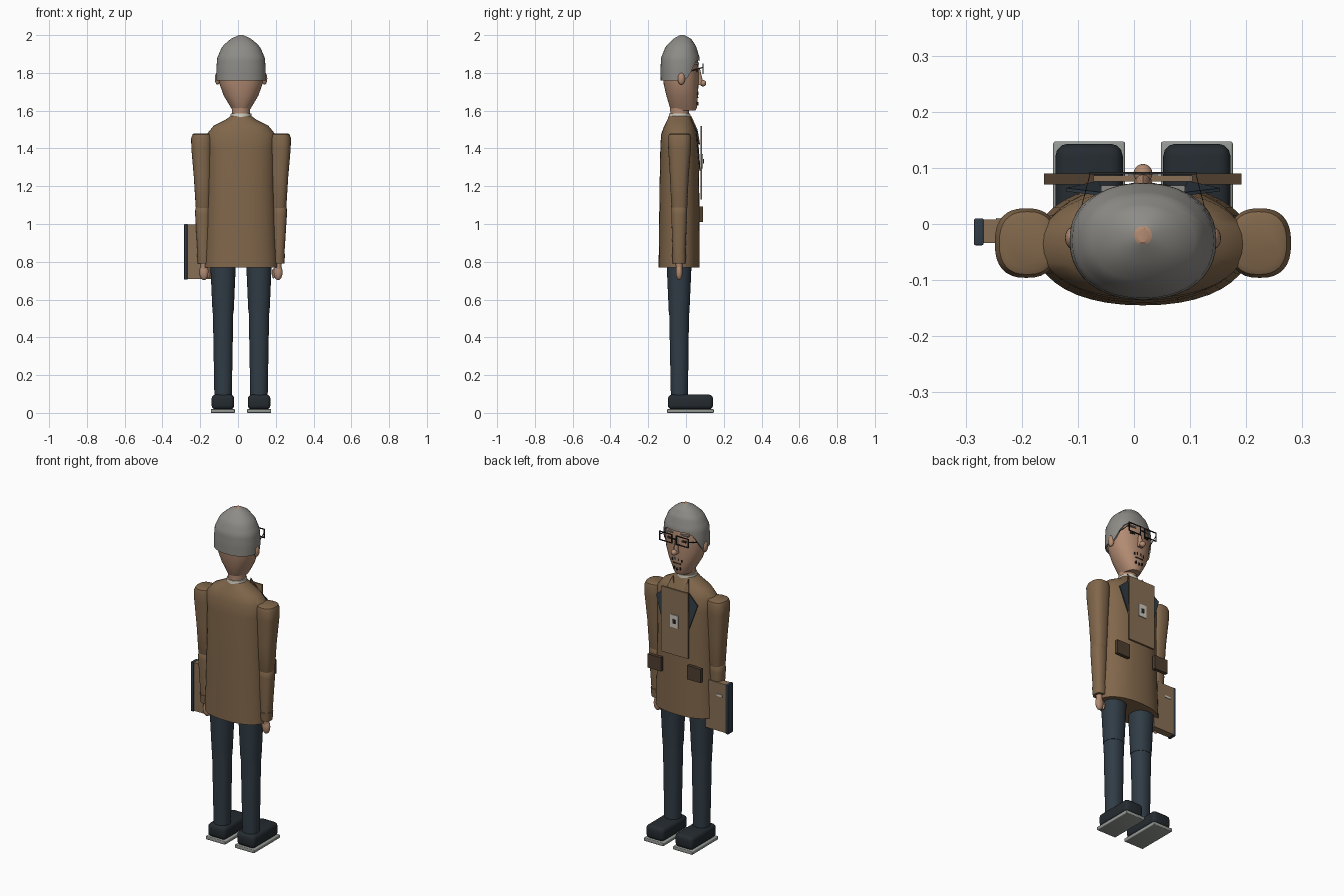
import bpy, bmesh, math
from mathutils import Vector

CX = 0.016  # body axis, shifted because of the carried book


def mat(name, rgb):
    m = bpy.data.materials.new(name)
    m.diffuse_color = (*rgb, 1)
    return m


COAT = mat("coat_brown", (0.22, 0.135, 0.07))
TAN = mat("tan", (0.25, 0.16, 0.09))
DARK = mat("dark_brown", (0.08, 0.05, 0.03))
NAVY = mat("navy", (0.03, 0.045, 0.06))
SHOE = mat("shoe_black", (0.018, 0.024, 0.03))
SKIN = mat("skin", (0.45, 0.26, 0.17))
HAIR = mat("hair_grey", (0.27, 0.26, 0.24))
PALE = mat("pale", (0.6, 0.58, 0.5))
SOLE = mat("sole_grey", (0.3, 0.32, 0.3))
BLACK = mat("black", (0.02, 0.02, 0.02))


def finish(name, bm, m, angle=35):
    bmesh.ops.recalc_face_normals(bm, faces=bm.faces)
    me = bpy.data.meshes.new(name)
    bm.to_mesh(me)
    bm.free()
    me.shade_smooth()
    me.set_sharp_from_angle(angle=math.radians(angle))
    me.materials.append(m)
    ob = bpy.data.objects.new(name, me)
    bpy.context.collection.objects.link(ob)
    ob.location.x = CX
    return ob


def ring_point(a, hx, y0, y1, n):
    c, s = math.cos(a), math.sin(a)
    p = 2 / n
    return (math.copysign(abs(c) ** p, c) * hx,
            (y0 + y1) / 2 + math.copysign(abs(s) ** p, s) * (y1 - y0) / 2)


def loft(name, rows, m, n=2.0, seg=32):
    """rows: (z, x centre, half width, y min, y max), stacked superellipse rings"""
    bm = bmesh.new()
    rings = []
    for z, x, hx, y0, y1 in rows:
        pts = [ring_point(2 * math.pi * i / seg, hx, y0, y1, n) for i in range(seg)]
        rings.append([bm.verts.new((x + px, py, z)) for px, py in pts])
    for r, q in zip(rings, rings[1:]):
        for i in range(seg):
            j = (i + 1) % seg
            bm.faces.new((r[i], r[j], q[j], q[i]))
    bm.faces.new(rings[0])
    bm.faces.new(rings[-1])
    return finish(name, bm, m)


def box(name, x, y, z, m, bevel=0):
    """x, y, z are (min, max) pairs"""
    bm = bmesh.new()
    bmesh.ops.create_cube(bm, size=1)
    for v in bm.verts:
        v.co = [sum(r) / 2 + c * (r[1] - r[0]) for r, c in zip((x, y, z), v.co)]
    if bevel:
        bmesh.ops.bevel(bm, geom=bm.edges[:], offset=bevel, segments=3, profile=0.5, affect='EDGES')
    return finish(name, bm, m)


def ball(name, centre, radii, m):
    bm = bmesh.new()
    bmesh.ops.create_uvsphere(bm, u_segments=20, v_segments=12, radius=1)
    for v in bm.verts:
        v.co = [c + r * k for c, r, k in zip(centre, radii, v.co)]
    return finish(name, bm, m)


def slab(name, pts, m, depth=0.006):
    """flat polygon of 3D points, thickened towards +y"""
    bm = bmesh.new()
    f = bm.faces.new([bm.verts.new(p) for p in pts])
    ext = bmesh.ops.extrude_face_region(bm, geom=[f])
    for v in ext["geom"]:
        if isinstance(v, bmesh.types.BMVert):
            v.co.y += depth
    return finish(name, bm, m)


# coat body with sloping shoulders
loft("coat", [(0.77, 0, 0.192, -0.145, 0.072), (0.95, 0, 0.184, -0.143, 0.071),
              (1.2, 0, 0.178, -0.14, 0.07), (1.40, 0, 0.178, -0.136, 0.068),
              (1.475, 0, 0.182, -0.132, 0.06), (1.52, 0, 0.145, -0.115, 0.045),
              (1.55, 0, 0.085, -0.1, 0.03), (1.575, 0, 0.05, -0.088, 0.02)], COAT, 2.2, 40)

# collar and neck
loft("collar", [(1.55, 0, 0.058, -0.095, 0.025), (1.585, 0, 0.054, -0.089, 0.022)], PALE)
loft("neck", [(1.54, 0, 0.046, -0.082, 0.014), (1.66, 0, 0.05, -0.085, 0.02)], SKIN)

# head: one profile shared by the skull and the hair
HEAD = [(1.60, 0.044, -0.075, 0.05), (1.615, 0.053, -0.085, 0.058), (1.68, 0.092, -0.104, 0.063),
        (1.74, 0.113, -0.118, 0.066), (1.80, 0.121, -0.124, 0.067), (1.88, 0.118, -0.12, 0.064),
        (1.94, 0.09, -0.096, 0.045), (1.98, 0.045, -0.06, 0.02), (2.0, 0.012, -0.032, -0.008)]
loft("head", [(z, 0, h, a, b) for z, h, a, b in HEAD], SKIN, 2.2)

# hair cap, its lower edge lifted over the forehead
CAP = [(1.76, 0.13, -0.134, 0.074), (1.82, 0.131, -0.135, 0.076), (1.88, 0.126, -0.132, 0.072),
       (1.94, 0.1, -0.108, 0.054), (1.98, 0.055, -0.068, 0.028), (1.998, 0.016, -0.036, -0.004)]


def cap_section(z):
    for p, q in zip(CAP, CAP[1:]):
        if z <= q[0] + 1e-6:
            t = (z - p[0]) / (q[0] - p[0])
            return [u + (v - u) * t for u, v in zip(p, q)][1:]
    return CAP[-1][1:]


bm = bmesh.new()
SEG, ROWS = 40, 14
grid = []
for i in range(SEG):
    a = 2 * math.pi * i / SEG
    t = min(max((math.sin(a) - 0.15) / 0.75, 0), 1)
    low = 1.76 + 0.105 * t * t * (3 - 2 * t)
    col = []
    for k in range(ROWS + 1):
        z = low + (1.998 - low) * k / ROWS
        x, y = ring_point(a, *cap_section(z), 2.2)
        col.append(bm.verts.new((x, y, z)))
    x, y = ring_point(a, *[c * 0.93 for c in cap_section(low)], 2.2)
    grid.append([bm.verts.new((x, y, low))] + col)
for i in range(SEG):
    p, q = grid[i], grid[(i + 1) % SEG]
    for k in range(ROWS + 1):
        bm.faces.new((p[k], q[k], q[k + 1], p[k + 1]))
finish("hair", bm, HAIR)

# nose, mouth and chin stubble
loft("nose_bridge", [(1.735, 0, 0.016, 0.05, 0.095), (1.82, 0, 0.008, 0.05, 0.074)], SKIN, 2, 12)
ball("nose_tip", (0, 0.09, 1.745), (0.017, 0.017, 0.017), SKIN)
box("mouth", (-0.025, 0.025), (0.05, 0.066), (1.667, 1.672), DARK)
for i, (x, z) in enumerate([(-0.03, 1.69), (-0.012, 1.695), (0.012, 1.695), (0.03, 1.69),
                            (-0.02, 1.64), (0, 1.635), (0.02, 1.64)]):
    box("stubble", (x - 0.003, x + 0.003), (0.045, 0.065), (z - 0.007, z + 0.007), BLACK)

# chest board with badge
box("chest_board", (-0.088, 0.088), (0.076, 0.086), (1.13, 1.52), TAN)
box("badge", (-0.026, 0.026), (0.085, 0.091), (1.295, 1.37), PALE)
box("badge_mark", (-0.009, 0.009), (0.09, 0.094), (1.32, 1.345), BLACK)
box("glasses_bridge", (-0.014, 0.014), (0.088, 0.093), (1.822, 1.827), BLACK)

for s in (-1, 1):
    side = "left" if s < 0 else "right"

    def span(a, b):
        return tuple(sorted((s * a, s * b)))

    # ear, eye and brow
    ball(side + "_ear", (s * 0.124, -0.025, 1.77), (0.015, 0.02, 0.033), SKIN)
    box(side + "_eye", span(0.032, 0.06), (0.04, 0.066), (1.805, 1.816), BLACK)
    box(side + "_brow", span(0.025, 0.075), (0.04, 0.069), (1.845, 1.853), HAIR)

    # glasses rim and temple arm
    for z in (1.795, 1.845):
        box(side + "_rim_bar", span(0.012, 0.096), (0.088, 0.093), (z, z + 0.005), BLACK)
    for x in (0.012, 0.091):
        box(side + "_rim_post", span(x, x + 0.005), (0.088, 0.093), (1.795, 1.85), BLACK)
    slab(side + "_glasses_arm", [(s * 0.094, 0.088, 1.832), (s * 0.122, -0.02, 1.80),
                                 (s * 0.122, -0.02, 1.795), (s * 0.094, 0.088, 1.827)], BLACK, 0.005)

    # lapels and pocket
    slab(side + "_lapel", [(s * 0.07, 0.05, 1.51), (s * 0.137, 0.058, 1.45), (s * 0.08, 0.071, 1.28)], NAVY)
    slab(side + "_collar_flap", [(s * 0.05, 0.022, 1.572), (s * 0.075, 0.055, 1.5), (s * 0.01, 0.069, 1.42)], COAT)
    box(side + "_pocket", span(0.086, 0.176), (0.07, 0.09), (1.01, 1.092), DARK)

    # sleeve, cuff and hand
    loft(side + "_upper_sleeve", [(1.07, s * 0.2, 0.035, -0.07, 0.002), (1.09, s * 0.2, 0.04, -0.078, 0.007),
                                  (1.25, s * 0.203, 0.047, -0.085, 0.014), (1.40, s * 0.208, 0.055, -0.094, 0.026),
                                  (1.455, s * 0.208, 0.056, -0.096, 0.028), (1.475, s * 0.206, 0.05, -0.09, 0.022),
                                  (1.48, s * 0.204, 0.042, -0.08, 0.012)], COAT, 2.5)
    loft(side + "_lower_sleeve", [(0.83, s * 0.197, 0.032, -0.07, -0.004), (1.05, s * 0.201, 0.042, -0.078, 0.006),
                                  (1.085, s * 0.201, 0.041, -0.077, 0.005), (1.1, s * 0.201, 0.03, -0.067, -0.005)], COAT, 2.3)
    loft(side + "_cuff", [(0.79, s * 0.196, 0.033, -0.07, -0.003), (0.84, s * 0.197, 0.036, -0.074, 0)], COAT, 2.3)
    ball(side + "_hand", (s * 0.196, -0.036, 0.745), (0.024, 0.018, 0.042), SKIN)
    ball(side + "_thumb", (s * 0.172, -0.032, 0.738), (0.009, 0.01, 0.026), SKIN)
    loft(side + "_wrist", [(0.75, s * 0.196, 0.017, -0.052, -0.02), (0.81, s * 0.196, 0.02, -0.056, -0.018)], SKIN, 2, 16)

    # trouser leg and shoe
    loft(side + "_thigh", [(0.53, s * 0.095, 0.056, -0.091, 0.018), (0.8, s * 0.095, 0.068, -0.103, 0.03)], NAVY, 2.2)
    loft(side + "_shin", [(0.08, s * 0.095, 0.046, -0.08, 0.01), (0.535, s * 0.095, 0.054, -0.089, 0.016)], NAVY, 2.2)
    box(side + "_shoe", span(0.036, 0.156), (-0.096, 0.143), (0.018, 0.097), SHOE, 0.022)
    box(side + "_sole", span(0.032, 0.16), (-0.1, 0.147), (0, 0.02), SOLE, 0.004)

# book carried beside the left hand
box("book_cover", (-0.288, -0.15), (-0.034, 0.008), (0.71, 0.998), TAN)
box("book_spine", (-0.301, -0.284), (-0.038, 0.01), (0.705, 1.0), NAVY, 0.003)
box("book_label", (-0.262, -0.225), (0.007, 0.011), (0.918, 0.93), PALE)
